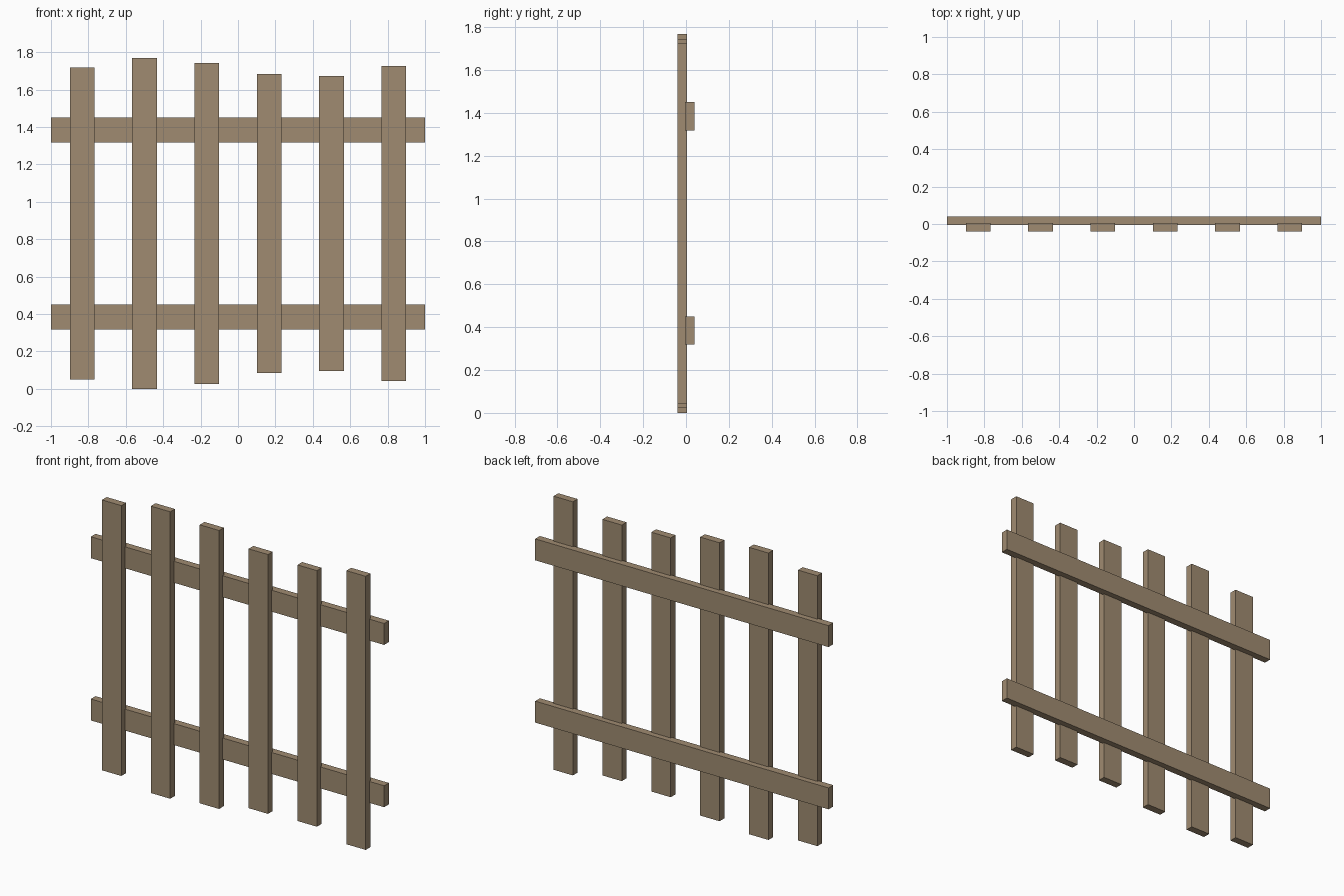
import bpy

cube = bpy.data.objects.get("Cube")
if cube:
    bpy.data.objects.remove(cube, do_unlink=True)

# Weathered wood, shared by every board
wood = bpy.data.materials.new("weathered_wood")
wood.use_nodes = True
colour = (0.35, 0.26, 0.165, 1)
wood.diffuse_color = colour
wood.node_tree.nodes["Principled BSDF"].inputs["Base Color"].default_value = colour


def board(name, centre, size):
    """Add a flat-faced box with the given centre and full size."""
    bpy.ops.mesh.primitive_cube_add(size=1, location=centre)
    obj = bpy.context.object
    obj.name = name
    obj.scale = size
    bpy.ops.object.transform_apply(location=False, rotation=False, scale=True)
    obj.data.materials.append(wood)
    return obj


WIDTH = 0.132
THICK = 0.046
OFFSET = 0.0175
MIDDLE = 0.884

# Upright pickets of uneven height, sharing one middle level
heights = [1.666, 1.768, 1.716, 1.598, 1.578, 1.686]
for i, height in enumerate(heights):
    x = (i - 2.5) / 3
    board(f"picket_{i + 1}", (x, -OFFSET, MIDDLE), (WIDTH, THICK, height))

# Horizontal rails behind the pickets
for name, side in (("lower_rail", -1), ("upper_rail", 1)):
    board(name, (0, OFFSET, MIDDLE + side * 0.5), (2, THICK, WIDTH))
